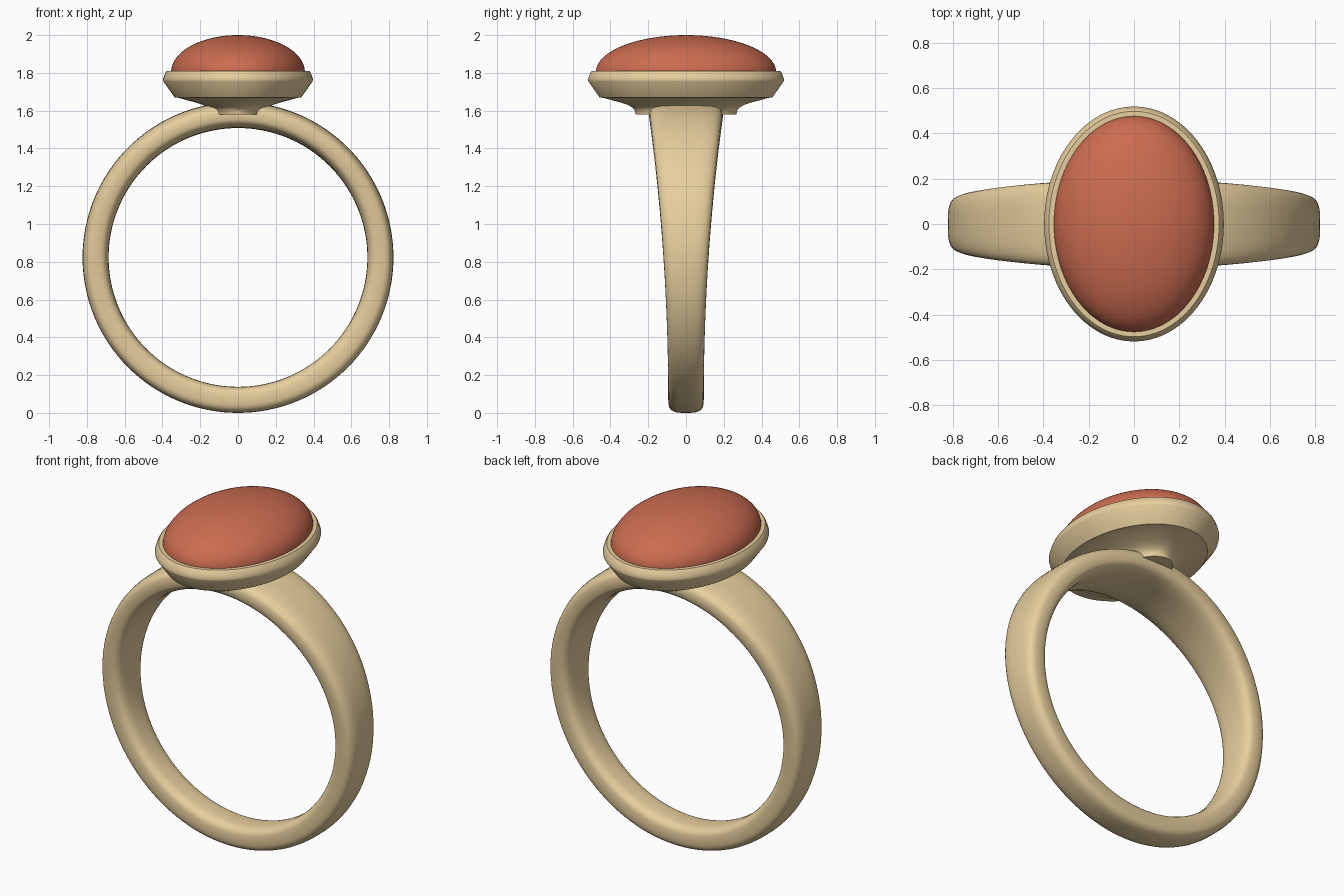
import bpy, bmesh, math

if "Cube" in bpy.data.objects:
    bpy.data.objects.remove(bpy.data.objects["Cube"])

def material(name, color):
    m = bpy.data.materials.new(name)
    m.diffuse_color = color
    m.use_nodes = True
    m.node_tree.nodes["Principled BSDF"].inputs["Base Color"].default_value = m.diffuse_color
    return m

GOLD = material("gold", (0.80, 0.62, 0.34, 1))
STONE = material("red_stone", (0.60, 0.15, 0.08, 1))

def finish(name, bm, mat, angle=30):
    bmesh.ops.recalc_face_normals(bm, faces=bm.faces)
    me = bpy.data.meshes.new(name)
    bm.to_mesh(me)
    bm.free()
    ob = bpy.data.objects.new(name, me)
    bpy.context.collection.objects.link(ob)
    me.materials.append(mat)
    bpy.ops.object.select_all(action='DESELECT')
    ob.select_set(True)
    bpy.context.view_layer.objects.active = ob
    bpy.ops.object.shade_smooth_by_angle(angle=math.radians(angle))
    return ob

def bridge(bm, a, b):
    n = len(a)
    for i in range(n):
        bm.faces.new((a[i], a[(i + 1) % n], b[(i + 1) % n], b[i]))

def oval_stack(name, profile, mat, n=96):
    """Stack of oval rings from (x radius, y radius, z), capped at both ends."""
    bm = bmesh.new()
    rings = [[bm.verts.new((rx * math.cos(2 * math.pi * i / n),
                            ry * math.sin(2 * math.pi * i / n), z)) for i in range(n)]
             for rx, ry, z in profile]
    for a, b in zip(rings, rings[1:]):
        bridge(bm, a, b)
    bm.faces.new(rings[0])
    bm.faces.new(rings[-1])
    return finish(name, bm, mat)

# Band: rounded cross-section swept round a circle, widening toward the top
bm = bmesh.new()
SEG, SIDES, CZ, R, HALF = 128, 32, 0.823, 0.754, 0.069
rings = []
for i in range(SEG):
    a = 2 * math.pi * i / SEG
    t = (1 - math.cos(a)) / 2
    width = 0.094 + 0.102 * t ** 2
    ring = []
    for j in range(SIDES):
        b = 2 * math.pi * j / SIDES
        c, s = math.cos(b), math.sin(b)
        r = R + HALF * math.copysign(abs(c) ** 0.62, c)
        y = width * math.copysign(abs(s) ** 0.62, s)
        ring.append(bm.verts.new((r * math.sin(a), y, CZ - r * math.cos(a))))
    rings.append(ring)
for i in range(SEG):
    bridge(bm, rings[i], rings[(i + 1) % SEG])
finish("band", bm, GOLD, 60)

# Bezel: flared foot, angled cup and rounded rim, as (x radius, z)
bezel = [(0.145, 1.58), (0.148, 1.60), (0.160, 1.615), (0.185, 1.63), (0.225, 1.644),
         (0.265, 1.654), (0.315, 1.668), (0.335, 1.67), (0.395, 1.755), (0.397, 1.765),
         (0.392, 1.782), (0.382, 1.805), (0.376, 1.811), (0.352, 1.811)]
oval_stack("bezel", [(r, r + 0.122, z) for r, z in bezel], GOLD)

# Domed oval stone
dome = [(0.354, 0.477, 1.79)]
for k in range(24):
    a = math.pi / 2 * k / 24
    dome.append((0.354 * math.cos(a), 0.477 * math.cos(a), 1.805 + 0.195 * math.sin(a)))
dome.append((0.004, 0.005, 2.0))
oval_stack("stone", dome, STONE)
